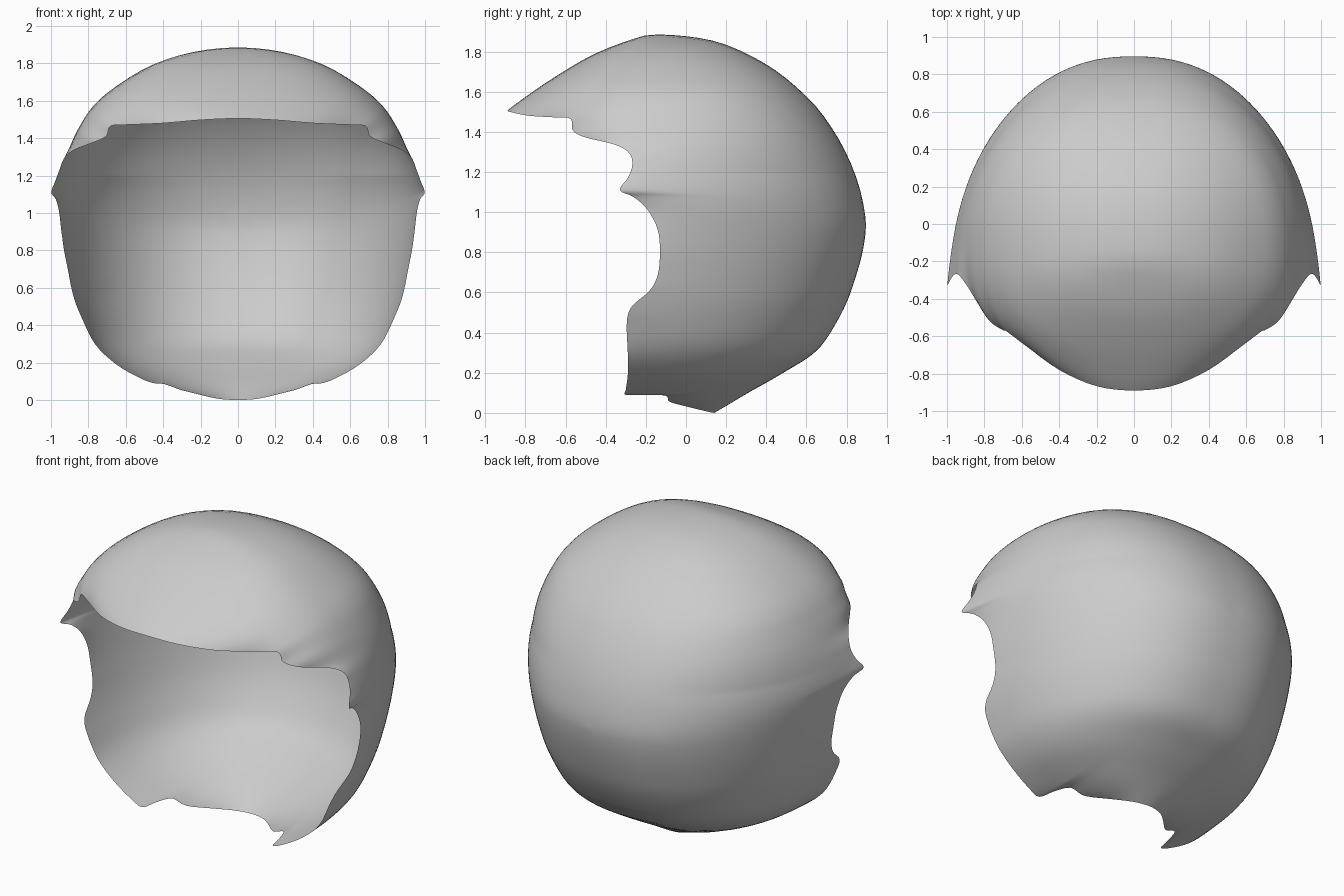
import bpy, bmesh, math
from mathutils import Vector

if "Cube" in bpy.data.objects:
    bpy.data.objects.remove(bpy.data.objects["Cube"])

CENTRE = Vector((0, 0.1, 0.9))
MID_Y = -0.15            # y of the widest point of every level
POWER = 2.3              # squareness of the horizontal sections

# height, half width, depth behind MID_Y, depth in front of MID_Y
LEVELS = [
    (-0.10, 0.00, 0.00, 0.00), (0.00, 0.20, 0.29, 0.30), (0.10, 0.46, 0.46, 0.60),
    (0.20, 0.65, 0.635, 0.85), (0.30, 0.755, 0.79, 1.05), (0.40, 0.815, 0.87, 1.15),
    (0.60, 0.89, 0.97, 1.20), (0.90, 0.955, 1.045, 1.20), (1.10, 0.975, 1.02, 1.10),
    (1.30, 0.93, 0.945, 0.92), (1.50, 0.83, 0.82, 0.74), (1.60, 0.75, 0.725, 0.61),
    (1.70, 0.62, 0.605, 0.46), (1.80, 0.44, 0.43, 0.28), (1.85, 0.285, 0.30, 0.15),
    (1.885, 0.0, 0.0, 0.0),
]

# right half of the opening edge, top centre to bottom centre
RIM = [
    (0, -0.89, 1.505), (0.20, -0.867, 1.497), (0.40, -0.78, 1.48), (0.58, -0.65, 1.472),
    (0.68, -0.575, 1.465), (0.705, -0.565, 1.41), (0.78, -0.51, 1.375), (0.88, -0.35, 1.335),
    (0.93, -0.28, 1.29), (0.955, -0.268, 1.23), (0.977, -0.29, 1.17), (0.998, -0.33, 1.11),
    (0.975, -0.26, 1.075), (0.957, -0.19, 1.01), (0.945, -0.14, 0.91), (0.93, -0.13, 0.80),
    (0.908, -0.14, 0.69), (0.893, -0.18, 0.61), (0.872, -0.27, 0.53), (0.84, -0.295, 0.45),
    (0.765, -0.29, 0.30), (0.65, -0.29, 0.19), (0.52, -0.30, 0.115), (0.45, -0.30, 0.09),
    (0.425, -0.20, 0.09), (0.385, -0.10, 0.085), (0.30, -0.08, 0.055), (0.19, 0.03, 0.025),
    (0.10, 0.11, 0.006), (0, 0.14, 0),
]


def hermite(p0, p1, m0, m1, t):
    return (p0 * (2*t**3 - 3*t**2 + 1) + m0 * (t**3 - 2*t**2 + t)
            + p1 * (3*t**2 - 2*t**3) + m1 * (t**3 - t**2))


def level(z, col):
    """Radius at height z, smoothly interpolated through its square."""
    i = 0
    while i < len(LEVELS) - 2 and z > LEVELS[i + 1][0]:
        i += 1
    val = lambda k: LEVELS[k][col] ** 2

    def slope(k):
        a, b = max(k - 1, 0), min(k + 1, len(LEVELS) - 1)
        return (val(b) - val(a)) / (LEVELS[b][0] - LEVELS[a][0])
    h = LEVELS[i + 1][0] - LEVELS[i][0]
    v = hermite(val(i), val(i + 1), slope(i) * h, slope(i + 1) * h, (z - LEVELS[i][0]) / h)
    return math.sqrt(max(v, 1e-6))


def outside(p):
    if not LEVELS[0][0] < p.z < LEVELS[-1][0]:
        return True
    dy = p.y - MID_Y
    # the sides flare towards the front, fading out at the crown
    flare = 1 - 0.13 * dy * min(1, max(0, (1.6 - p.z) / 0.4))
    u = abs(p.x) / (level(p.z, 1) * flare)
    v = abs(dy) / level(p.z, 2 if dy > 0 else 3)
    return u**POWER + v**POWER > 1


def radius(d):
    """Distance from the centre to the shell along direction d."""
    lo, hi = 0.0, 2.0
    for _ in range(17):
        mid = (lo + hi) / 2
        if outside(CENTRE + d * mid):
            hi = mid
        else:
            lo = mid
    return lo


def smooth_loop(pts, steps):
    n, out = len(pts), []
    for i in range(n):
        a, b, c, d = (pts[(i + k) % n] for k in (-1, 0, 1, 2))
        for s in range(steps):
            out.append(hermite(b, c, (c - a) / 2, (d - b) / 2, s / steps))
    return out


# Opening edge, mirrored to a full loop
right = [Vector(p) for p in RIM]
left = [Vector((-p.x, p.y, p.z)) for p in reversed(right[1:-1])]
rim = smooth_loop(right + left, 4)

# Shell: strips running from the back of the head to the opening edge
ROWS = 40
back = Vector((0, 1, 0))
bm = bmesh.new()
pole = bm.verts.new(CENTRE + back * radius(back))
columns = []
for p in rim:
    offset = p - CENTRE
    d = offset.normalized()
    angle = back.angle(d)
    side = (d - back * d.dot(back)).normalized()
    fit = offset.length / radius(d)
    col = []
    for r in range(1, ROWS + 1):
        t = 1 - (1 - r / ROWS) ** 1.4
        ray = back * math.cos(angle * t) + side * math.sin(angle * t)
        col.append(bm.verts.new(CENTRE + ray * radius(ray) * (1 + (fit - 1) * t**14)))
    columns.append(col)
for i, a in enumerate(columns):
    b = columns[(i + 1) % len(columns)]
    bm.faces.new((pole, a[0], b[0]))
    for r in range(ROWS - 1):
        bm.faces.new((a[r], a[r + 1], b[r + 1], b[r]))
bm.normal_update()
if sum(f.normal.dot(f.calc_center_median() - CENTRE) for f in bm.faces) < 0:
    bmesh.ops.reverse_faces(bm, faces=bm.faces[:])
for f in bm.faces:
    f.smooth = True
mesh = bpy.data.meshes.new("head_shell")
bm.to_mesh(mesh)
bm.free()
shell = bpy.data.objects.new("head_shell", mesh)
bpy.context.collection.objects.link(shell)
